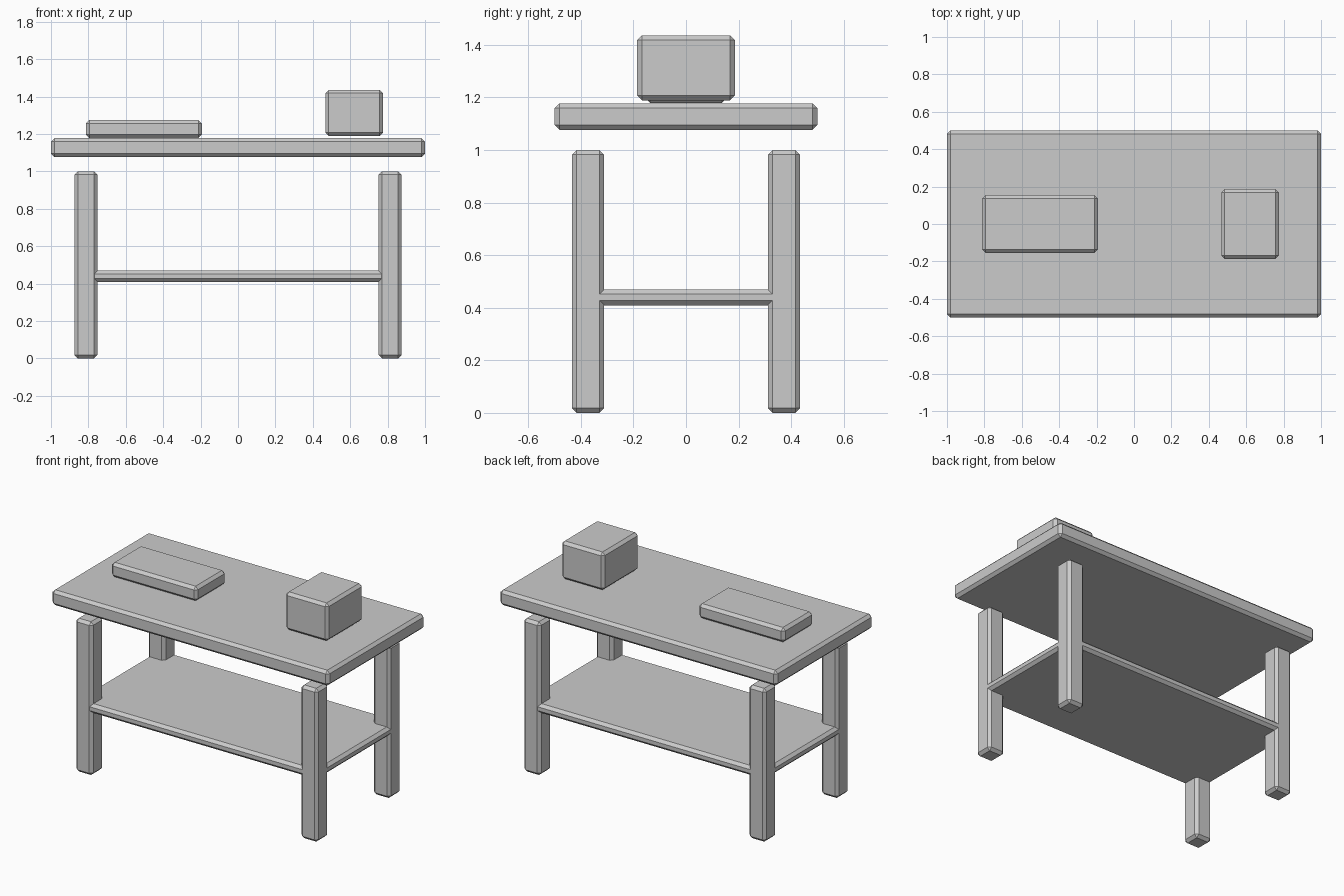
import bpy, bmesh

if "Cube" in bpy.data.objects:
    bpy.data.objects.remove(bpy.data.objects["Cube"])

BEVEL = 0.018


def block(name, x, y, z):
    """Chamfered box given as (min, max) along each axis."""
    bm = bmesh.new()
    bmesh.ops.create_cube(bm, size=1)
    for v in bm.verts:
        v.co = [r[0] + (c + 0.5) * (r[1] - r[0]) for c, r in zip(v.co, (x, y, z))]
    bmesh.ops.bevel(bm, geom=bm.edges[:], offset=BEVEL, offset_type='OFFSET',
                    segments=1, profile=0.5, affect='EDGES')
    mesh = bpy.data.meshes.new(name)
    bm.to_mesh(mesh)
    bm.free()
    obj = bpy.data.objects.new(name, mesh)
    bpy.context.collection.objects.link(obj)
    return obj


# Tabletop, floating a little above the legs
block("tabletop", (-1, 1), (-0.5, 0.5), (1.077, 1.177))

# Four legs
LX, LY, HALF = 0.813, 0.373, 0.0615
for side, sx in (("left", -1), ("right", 1)):
    for end, sy in (("front", -1), ("back", 1)):
        cx, cy = sx * LX, sy * LY
        block(f"{end}_{side}_leg", (cx - HALF, cx + HALF), (cy - HALF, cy + HALF), (0, 1))

# Lower shelf, reaching almost to the outer leg faces
SX, SY = LX + HALF - 0.001, LY + HALF - 0.001
block("lower_shelf", (-SX, SX), (-SY, SY), (0.409, 0.47))

# Items on the table
block("flat_slab", (-0.813, -0.193), (-0.154, 0.154), (1.179, 1.274))
block("box", (0.467, 0.775), (-0.186, 0.186), (1.189, 1.436))
